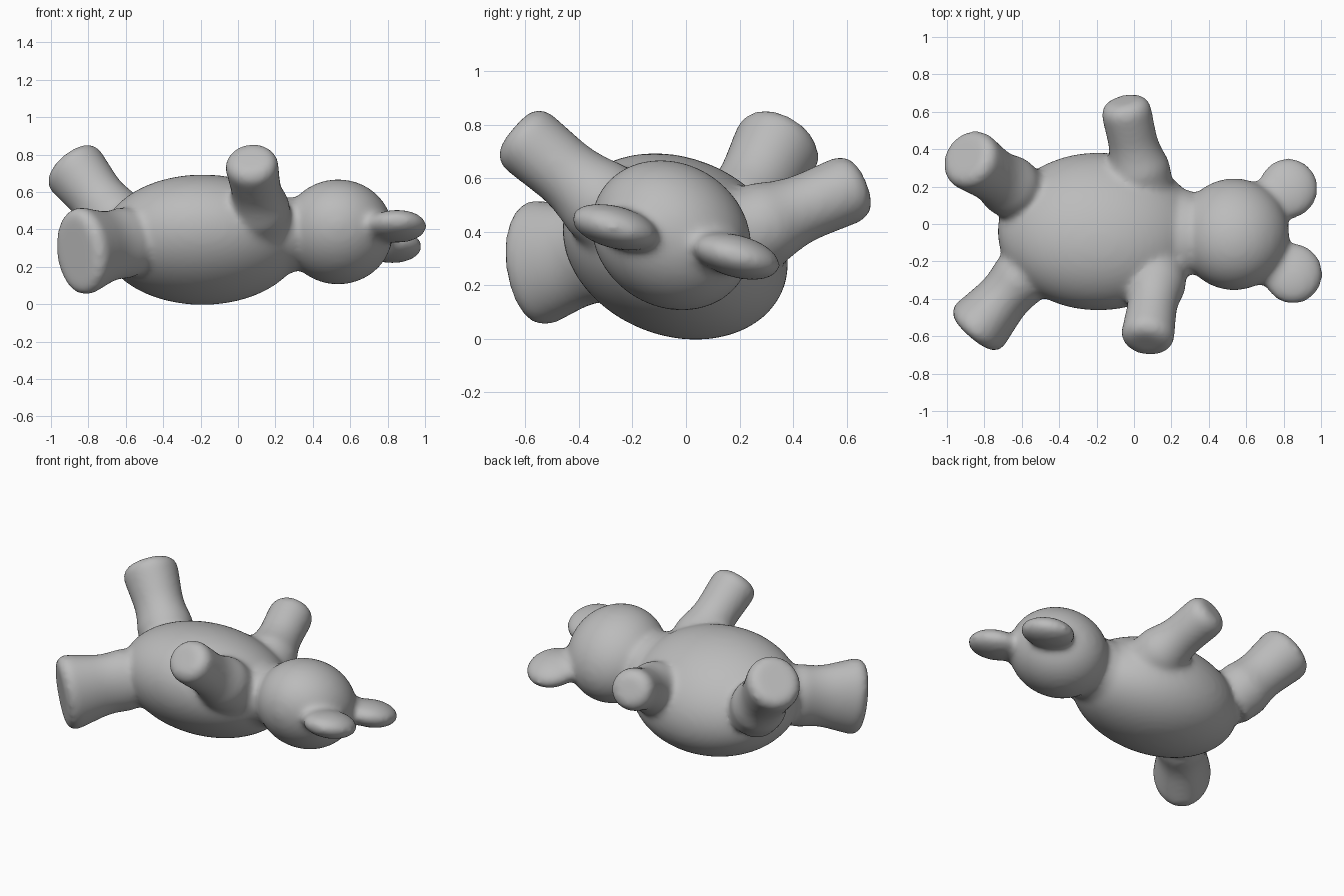
import bpy, bmesh, math
from mathutils import Vector, Matrix

if "Cube" in bpy.data.objects:
    bpy.data.objects.remove(bpy.data.objects["Cube"])

fur = bpy.data.materials.new("grey_plush")
fur.diffuse_color = (0.5, 0.5, 0.5, 1)
fur.use_nodes = True
fur.node_tree.nodes["Principled BSDF"].inputs["Base Color"].default_value = fur.diffuse_color
parts = []


def finish(bm, name):
    bmesh.ops.recalc_face_normals(bm, faces=bm.faces)
    mesh = bpy.data.meshes.new(name)
    bm.to_mesh(mesh)
    bm.free()
    mesh.materials.append(fur)
    ob = bpy.data.objects.new(name, mesh)
    bpy.context.collection.objects.link(ob)
    parts.append(ob)


def ellipsoid(name, centre, radii, roll):
    """Sphere stretched to radii and rolled around the long axis."""
    bm = bmesh.new()
    m = (Matrix.Translation(centre) @ Matrix.Rotation(math.radians(roll), 4, 'X')
         @ Matrix.Diagonal((*radii, 1)))
    bmesh.ops.create_uvsphere(bm, u_segments=48, v_segments=32, radius=1, matrix=m)
    finish(bm, name)


def limb(name, base, tip, base_r, tip_r, sides=40):
    """Limb flared at the body, with a flat, round-edged end; radii are (sideways, upwards)."""
    base, tip = Vector(base), Vector(tip)
    axis = (tip - base).normalized()
    side = axis.cross(Vector((0, 0, 1))).normalized()
    up = side.cross(axis)
    length = (tip - base).length
    edge = 0.07                                   # rounding of the end
    steps = [(t / 14 * (length - edge), 0) for t in range(14)]
    steps += [(length - edge + edge * math.sin(a), edge * (1 - math.cos(a)))
              for a in (k * math.pi / 12 for k in range(7))]
    bm = bmesh.new()
    rings = []
    for d, inset in steps:
        f = d / length
        flare = 0.13 * max(0, 1 - max(f, 0.27) / 0.6) ** 2
        rs = base_r[0] + (tip_r[0] - base_r[0]) * f - inset + flare
        ru = base_r[1] + (tip_r[1] - base_r[1]) * f - inset + flare
        rings.append([bm.verts.new(base + axis * d + side * rs * math.cos(a) + up * ru * math.sin(a))
                      for a in (2 * math.pi * i / sides for i in range(sides))])
    for r0, r1 in zip(rings, rings[1:]):
        for i in range(sides):
            j = (i + 1) % sides
            bm.faces.new((r0[i], r0[j], r1[j], r1[i]))
    bm.faces.new(rings[0])
    bm.faces.new(rings[-1])
    finish(bm, name)


# Torso, neck and head, lying on the back and rolled slightly
ellipsoid("torso", (-0.19, -0.04, 0.345), (0.54, 0.435, 0.333), -21.7)
ellipsoid("neck", (0.27, -0.048, 0.37), (0.13, 0.24, 0.195), -25)
ellipsoid("head", (0.535, -0.055, 0.387), (0.295, 0.312, 0.268), -33)

# Flattened ears with their roots
ellipsoid("ear_left", (0.825, 0.19, 0.308), (0.16, 0.168, 0.08), -15)
ellipsoid("ear_root_left", (0.735, 0.125, 0.33), (0.12, 0.135, 0.08), -15)
ellipsoid("ear_right", (0.85, -0.266, 0.417), (0.16, 0.168, 0.08), -15)
ellipsoid("ear_root_right", (0.745, -0.21, 0.41), (0.12, 0.135, 0.08), -15)

# Arms
limb("arm_right", (0.13, -0.22, 0.43), (0.067, -0.642, 0.78), (0.115, 0.12), (0.148, 0.138))
limb("arm_left", (0.05, 0.18, 0.38), (-0.054, 0.662, 0.582), (0.125, 0.12), (0.137, 0.132))

# Legs with broader feet
limb("leg_right", (-0.52, -0.19, 0.345), (-0.865, -0.587, 0.277), (0.1, 0.12), (0.182, 0.252))
limb("leg_left", (-0.59, 0.15, 0.37), (-0.905, 0.365, 0.76), (0.115, 0.12), (0.172, 0.18))

# Fuse all parts into one soft plush skin
for ob in parts:
    ob.select_set(True)
bear = parts[0]
bpy.context.view_layer.objects.active = bear
bpy.ops.object.join()
bear.name = "plush_bear"
remesh = bear.modifiers.new("fuse", 'REMESH')
remesh.mode = 'VOXEL'
remesh.voxel_size = 0.016
remesh.use_smooth_shade = True
smooth = bear.modifiers.new("soften_seams", 'SMOOTH')
smooth.factor = 0.5
smooth.iterations = 20
bpy.ops.object.shade_smooth()
